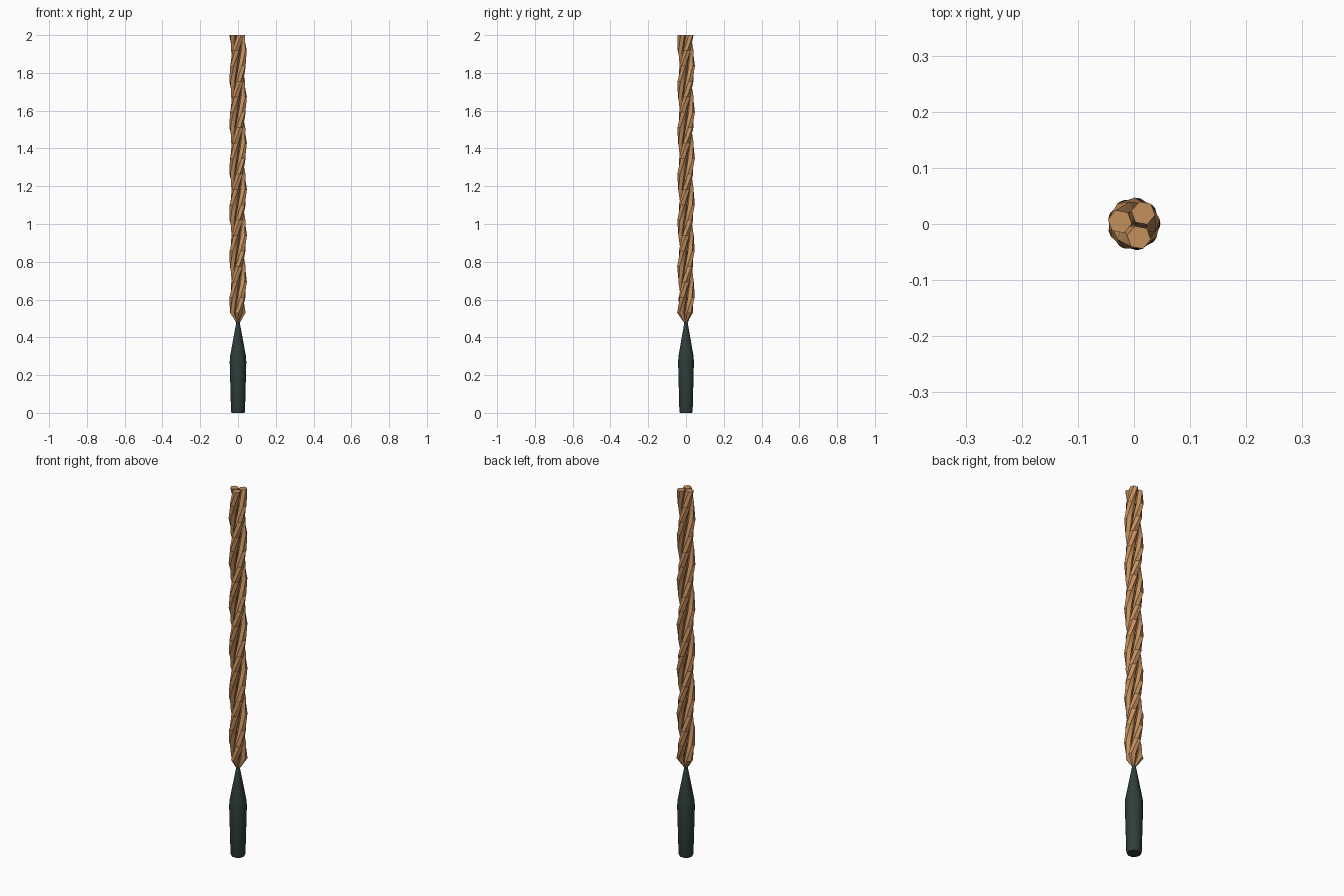
import bpy, math

if "Cube" in bpy.data.objects:
    bpy.data.objects.remove(bpy.data.objects["Cube"])

def material(name, rgb):
    m = bpy.data.materials.new(name)
    m.diffuse_color = (*rgb, 1)
    m.use_nodes = True
    m.node_tree.nodes["Principled BSDF"].inputs["Base Color"].default_value = m.diffuse_color
    return m

copper = material("copper brown", (0.56, 0.28, 0.11))
dark = material("dark green", (0.028, 0.048, 0.043))

def loft(name, rings, mat, angle):
    """Skin a list of equal-length point rings and cap both ends."""
    n = len(rings[0])
    verts = [p for r in rings for p in r]
    faces = [(i*n + j, i*n + (j+1) % n, (i+1)*n + (j+1) % n, (i+1)*n + j)
             for i in range(len(rings)-1) for j in range(n)]
    faces.append(tuple(reversed(range(n))))
    faces.append(tuple(range(len(verts)-n, len(verts))))
    me = bpy.data.meshes.new(name)
    me.from_pydata(verts, [], faces)
    me.materials.append(mat)
    ob = bpy.data.objects.new(name, me)
    bpy.context.collection.objects.link(ob)
    bpy.ops.object.select_all(action='DESELECT')
    ob.select_set(True)
    bpy.context.view_layer.objects.active = ob
    bpy.ops.object.shade_smooth_by_angle(angle=math.radians(angle))
    return ob

def ring(cx, cy, z, r, n, turn=0.0):
    return [(cx + r*math.cos(turn + 2*math.pi*j/n),
             cy + r*math.sin(turn + 2*math.pi*j/n), z) for j in range(n)]

# Handle: slightly flared grip tapering to a point
profile = [(0.0, 0.034), (0.01, 0.037), (0.27, 0.044), (0.30, 0.042), (0.485, 0.008)]
loft("handle", [ring(0, 0, z, r, 10) for z, r in profile], dark, 40)

# Three strands twisted around the axis, gathered at the handle tip
PITCH, TOP, LOW = 0.72, 2.0, 0.475
STEPS = 18
for k in range(3):
    rings = []
    heights = [LOW] + [0.53 + (TOP - 0.53)*i/STEPS for i in range(STEPS+1)]
    for i, z in enumerate(heights):
        a = math.radians(170 + 120*k) + 2*math.pi*(z - TOP)/PITCH
        c, r = (0.004, 0.005) if i == 0 else (0.0255, 0.0215)
        rings.append(ring(c*math.cos(a), c*math.sin(a), z, r, 6, a))
    loft(f"twisted_strand_{k+1}", rings, copper, 40)
